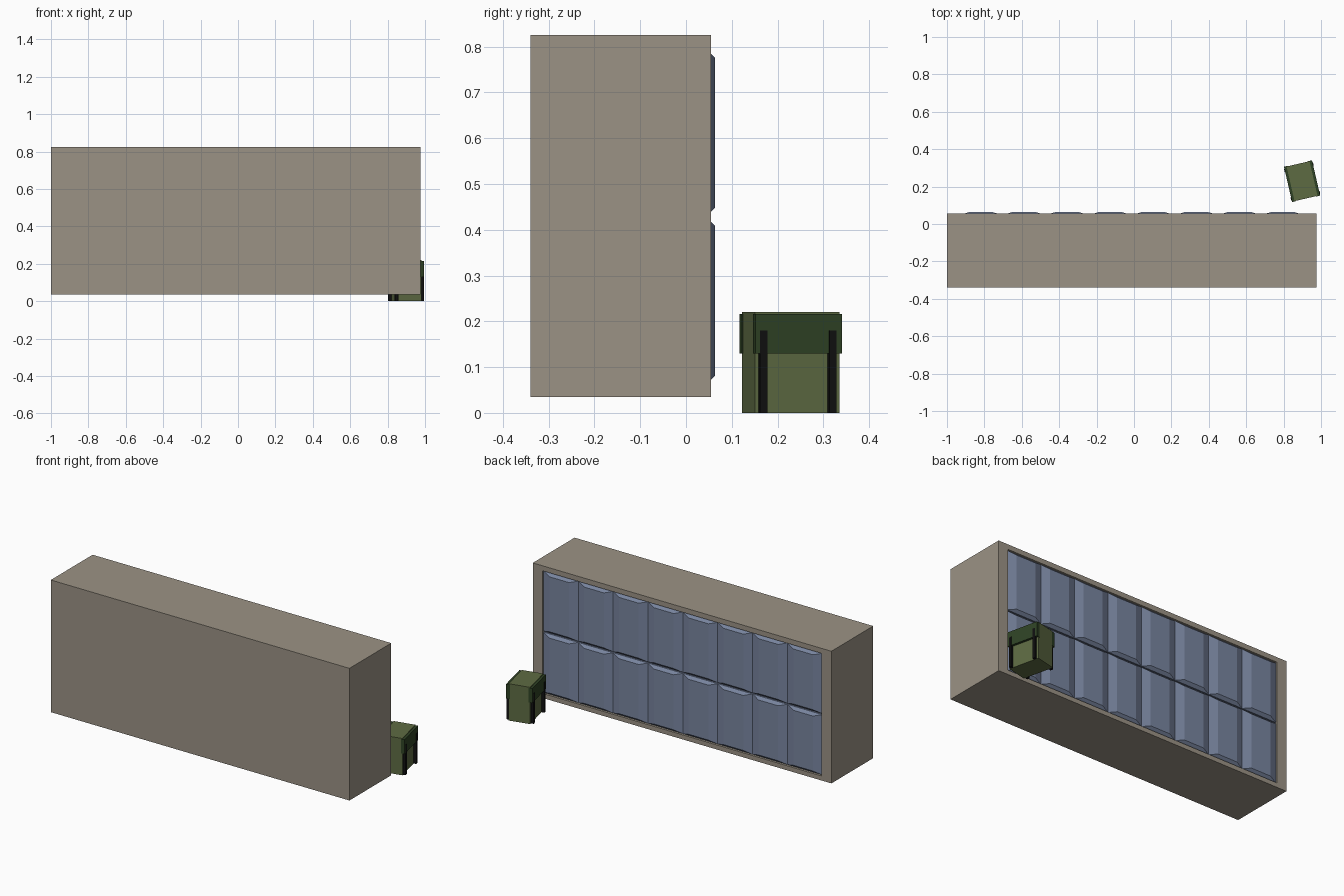
import bpy, bmesh
from math import radians
from mathutils import Matrix, Vector

if "Cube" in bpy.data.objects:
    bpy.data.objects.remove(bpy.data.objects["Cube"])


def material(name, rgb):
    m = bpy.data.materials.new(name)
    m.diffuse_color = (*rgb, 1)
    m.use_nodes = True
    m.node_tree.nodes["Principled BSDF"].inputs["Base Color"].default_value = m.diffuse_color
    return m


STONE = material("taupe", (0.33, 0.29, 0.235))
BLUE = material("slate_blue", (0.19, 0.235, 0.35))
OLIVE = material("olive", (0.11, 0.145, 0.055))
GREEN = material("dark_green", (0.028, 0.055, 0.018))
BLACK = material("black", (0.005, 0.005, 0.005))


def box_mesh(lo, hi):
    lo, hi = Vector(lo), Vector(hi)
    bm = bmesh.new()
    bmesh.ops.create_cube(bm, size=1)
    for v in bm.verts:
        v.co = Vector((v.co[i] * (hi[i] - lo[i]) + (lo[i] + hi[i]) / 2 for i in range(3)))
    return bm


def finish(bm, name, mat, matrix=Matrix()):
    bmesh.ops.recalc_face_normals(bm, faces=bm.faces)
    me = bpy.data.meshes.new(name)
    bm.to_mesh(me)
    bm.free()
    me.materials.append(mat)
    ob = bpy.data.objects.new(name, me)
    ob.matrix_world = matrix
    bpy.context.collection.objects.link(ob)
    return ob


def back_face(bm):
    return max(bm.faces, key=lambda f: f.calc_center_median().y)


# Casing with a shallow recess in the back
X0, X1, Z0, Z1 = -0.934, 0.91, 0.062, 0.795
bm = box_mesh((-1, -0.34, 0.035), (0.975, 0.055, 0.825))
f = back_face(bm)
bmesh.ops.inset_region(bm, faces=[f], thickness=0.02)
cx, cz = f.calc_center_median().x, f.calc_center_median().z
for v in f.verts:
    v.co.x = X0 if v.co.x < cx else X1
    v.co.z = Z0 if v.co.z < cz else Z1
ext = bmesh.ops.extrude_discrete_faces(bm, faces=[f])["faces"][0]
for v in ext.verts:
    v.co.y = 0.025
finish(bm, "casing", STONE)

# Two rows of eight padded panels with bevelled faces
COLS, ROWS = 8, 2
pw, ph = (X1 - X0) / COLS, (Z1 - Z0) / ROWS
for r in range(ROWS):
    for c in range(COLS):
        x, z = X0 + c * pw, Z0 + r * ph
        bm = box_mesh((x, 0.025, z + 0.003), (x + pw, 0.047, z + ph - 0.003))
        f = back_face(bm)
        ext = bmesh.ops.extrude_discrete_faces(bm, faces=[f])["faces"][0]
        for v in ext.verts:
            v.co.x += 0.05 if v.co.x < x + pw / 2 else -0.05
            v.co.z += 0.016 if v.co.z < z + ph / 2 else -0.016
            v.co.y = 0.063
        finish(bm, f"panel_{r}_{c}", BLUE)

# Small turned pack: body, side flaps and straps
M = Matrix.Translation((0.8985, 0.229, 0)) @ Matrix.Rotation(radians(13), 4, 'Z')
finish(box_mesh((-0.063, -0.095, 0), (0.063, 0.095, 0.22)), "pack_body", OLIVE, M)
for side in (-1, 1):
    bm = box_mesh((0.055, -0.097, 0.13), (0.077, 0.097, 0.216))
    for v in bm.verts:
        v.co.x *= side
    finish(bm, "pack_flap", GREEN, M)
    for y in (-0.079, 0.076):
        bm = box_mesh((0.06, y - 0.008, 0), (0.0795, y + 0.008, 0.18))
        for v in bm.verts:
            v.co.x *= side
        finish(bm, "pack_strap", BLACK, M)
